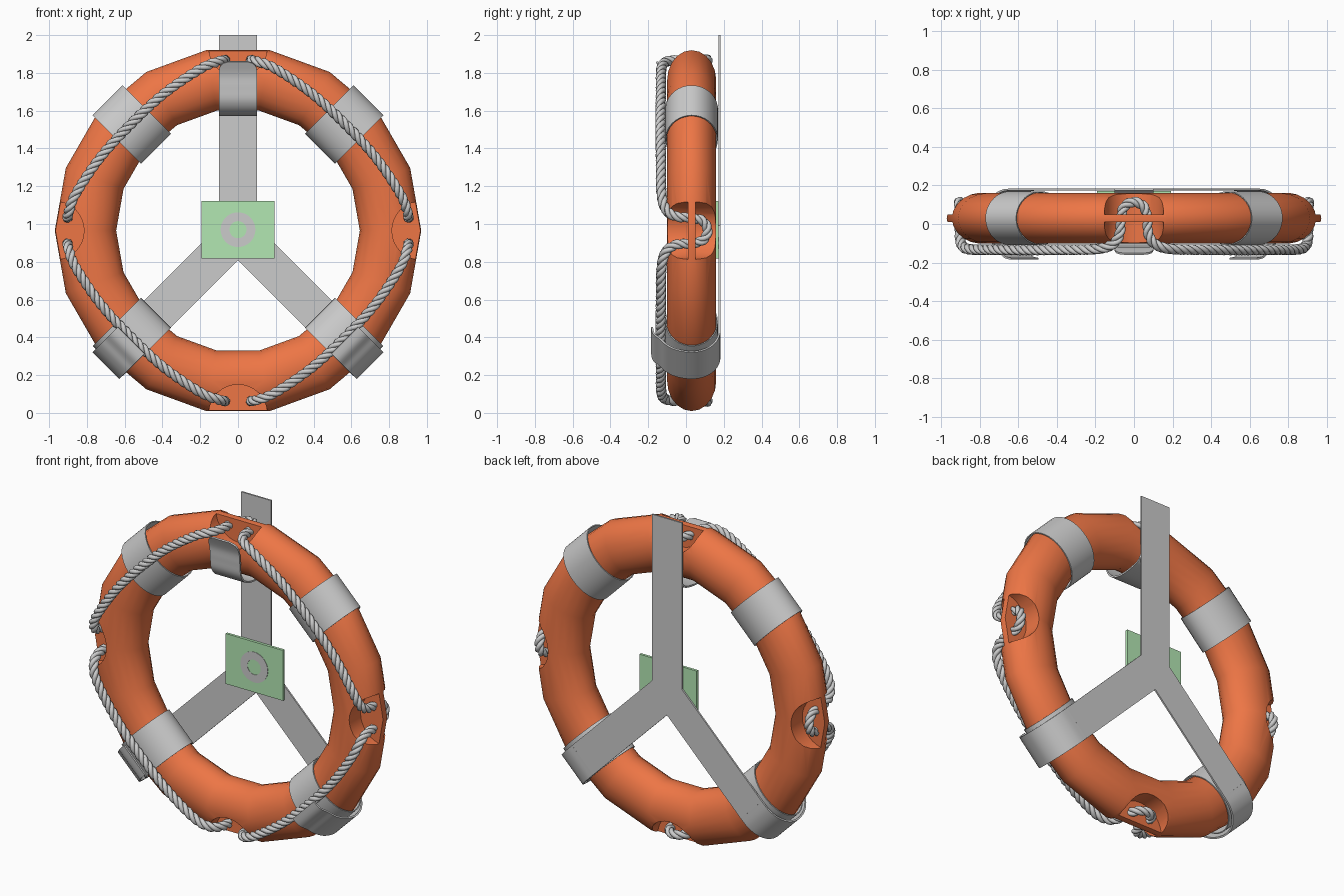
import bpy, bmesh
from math import sin, cos, pi, radians, sqrt
from mathutils import Vector, Matrix

if "Cube" in bpy.data.objects:
    bpy.data.objects.remove(bpy.data.objects["Cube"])

CZ, CY = 0.965, 0.03          # ring centre
BZ, BY = 0.95, 0.178          # bracket centre


def material(name, rgb):
    m = bpy.data.materials.new(name)
    m.diffuse_color = (*rgb, 1)
    m.use_nodes = True
    m.node_tree.nodes["Principled BSDF"].inputs["Base Color"].default_value = m.diffuse_color
    return m


def polar(a, r, y, cz=CZ, t=0.0):
    """Clockwise angle from the top, radius, depth, tangential shift."""
    return Vector((r * sin(a) + t * cos(a), y, cz + r * cos(a) - t * sin(a)))


def add(name, bm, mat=None, thick=0, smooth=True):
    bmesh.ops.recalc_face_normals(bm, faces=bm.faces)
    me = bpy.data.meshes.new(name)
    bm.to_mesh(me)
    bm.free()
    ob = bpy.data.objects.new(name, me)
    bpy.context.collection.objects.link(ob)
    if mat:
        me.materials.append(mat)
    select(ob)
    if thick:
        s = ob.modifiers.new("thickness", 'SOLIDIFY')
        s.thickness, s.offset = thick, 0
        bpy.ops.object.modifier_apply(modifier=s.name)
    if smooth:
        bpy.ops.object.shade_smooth_by_angle(angle=radians(35))
    return ob


def select(ob):
    bpy.ops.object.select_all(action='DESELECT')
    ob.select_set(True)
    bpy.context.view_layer.objects.active = ob


def loft(rows, close=False, wrap=False):
    bm = bmesh.new()
    vs = [[bm.verts.new(p) for p in row] for row in rows]
    n, m = len(vs), len(vs[0])
    for i in range(n if close else n - 1):
        for j in range(m if wrap else m - 1):
            a, b, k = vs[i], vs[(i + 1) % n], (j + 1) % m
            bm.faces.new((a[j], a[k], b[k], b[j]))
    return bm


def ellipse(rc, ra, rb, n):
    return [(rc + ra * cos(2 * pi * k / n), CY + rb * sin(2 * pi * k / n)) for k in range(n)]


def spline(pts, closed=False, step=0.011):
    """Evenly stepped Catmull-Rom curve."""
    pts = [Vector(p) for p in pts]
    n, out = len(pts), []
    for i in range(n if closed else n - 1):
        g = lambda k: pts[k % n] if closed else pts[min(max(k, 0), n - 1)]
        a, b, c, d = g(i - 1), g(i), g(i + 1), g(i + 2)
        m = max(3, int((c - b).length / step))
        for k in range(m):
            t = k / m
            out.append(0.5 * (2 * b + (c - a) * t + (2 * a - 5 * b + 4 * c - d) * t * t
                              + (3 * b - a - 3 * c + d) * t ** 3))
    return out if closed else out + [pts[-1]]


red = material("buoy_red", (0.85, 0.18, 0.06))
green = material("plate_green", (0.45, 0.8, 0.45))

# Ring float: coarse 18-sided sweep
section = ellipse(0.8075, 0.1625, 0.13, 20)
ring = add("ring_float", loft([[polar(radians(10 + 20 * i), r, y) for r, y in section]
                               for i in range(18)], True, True), red, smooth=False)

# Rope pockets: round cuts from front and back that leave a thin web
bm = bmesh.new()
for q in range(4):
    for y0, y1 in ((0.05, 0.3), (-0.25, 0.01)):
        c = polar(q * pi / 2, 0.97, (y0 + y1) / 2)
        bmesh.ops.create_cone(bm, cap_ends=True, segments=32, radius1=0.155, radius2=0.155,
                              depth=y1 - y0,
                              matrix=Matrix.Translation(c) @ Matrix.Rotation(pi / 2, 4, 'X'))
cutter = add("pocket_cutter", bm, smooth=False)
cutter.hide_render = True
select(ring)
cut = ring.modifiers.new("pockets", 'BOOLEAN')
cut.operation, cut.solver, cut.object = 'DIFFERENCE', 'EXACT', cutter
bpy.ops.object.modifier_apply(modifier=cut.name)
bpy.data.objects.remove(cutter)
select(ring)
bpy.ops.object.shade_smooth_by_angle(angle=radians(35))

# Reflective bands on the diagonals
for q in range(4):
    a = radians(45 + 90 * q)
    add(f"reflective_band_{q + 1}",
        loft([[polar(a, r, y, CZ, t) for r, y in ellipse(0.795, 0.178, 0.136, 36)]
              for t in (-0.112, 0.112)], False, True), thick=0.006)

# Bracket back: one Y-shaped plate
h, d = 0.1, sqrt(0.5)
half = [(h, 2.0), (h, BZ - h + h / d)]
for s in (-h, h):
    p = polar(radians(135), 0.8, 0, BZ, s)
    half.append((p.x, p.z))
half.append((0, BZ - h / d))
outline = half + [(-x, z) for x, z in reversed(half[:-1])]
bm = bmesh.new()
bm.faces.new([bm.verts.new((x, BY, z)) for x, z in outline])
add("bracket_plate", bm, thick=0.01, smooth=False)


# Bracket hooks: bent strips, given as (radius, depth) paths
def hook(name, angle, cz, path, corner):
    pts = spline([(r, y, 0) for r, y in path])
    rows = []
    for p in pts:
        s = (p - pts[-1]).length
        w = h
        if s < corner:
            w = h - corner + sqrt(corner ** 2 - (corner - s) ** 2)
        rows.append([polar(angle, p.x, p.y, cz, t) for t in (-w, w)])
    add(name, loft(rows), thick=0.01)


lower = [(0.8, BY), (0.86, 0.174), (0.92, 0.15), (0.967, 0.1), (0.985, 0.03), (0.968, -0.05),
         (0.93, -0.105), (0.89, -0.135), (0.85, -0.17), (0.80, -0.18)]
upper = [(1.63, BY), (1.6, 0.15), (1.582, 0.08), (1.578, 0.0), (1.6, -0.07), (1.65, -0.11),
         (1.72, -0.12), (1.79, -0.127), (1.86, -0.155)]
hook("lower_hook_right", radians(135), BZ, lower, 0)
hook("lower_hook_left", radians(-135), BZ, lower, 0)
hook("upper_hook", 0, 0, upper, 0.05)

# Centre plate with a flat ring on its front
bm = bmesh.new()
bmesh.ops.create_cube(bm, size=1, matrix=Matrix.Translation((0, 0.164, 0.97))
                      @ Matrix.Diagonal((0.385, 0.016, 0.305, 1)))
add("centre_plate", bm, green, smooth=False)
flat = [(0.045, 0.157), (0.092, 0.157), (0.092, 0.154), (0.045, 0.154)]
add("centre_disc", loft([[polar(2 * pi * i / 40, r, y, 0.97) for r, y in flat]
                         for i in range(40)], True, True))

# Grab rope: closed path weaving through the four pockets, three twisted strands
quarter = [(0, 0.905, 0.115), (3.2, 0.905, 0.09), (4.3, 0.905, 0.03), (4.7, 0.905, -0.05),
           (7, 0.9, -0.105), (13, 0.88, -0.13), (28, 0.825, -0.133), (45, 0.80, -0.135),
           (62, 0.825, -0.133), (77, 0.88, -0.13), (83, 0.9, -0.105), (85.3, 0.905, -0.05),
           (85.7, 0.905, 0.03), (86.8, 0.905, 0.09)]
path = spline([polar(radians(a + 90 * q), r, y) for q in range(4) for a, r, y in quarter], True)
n = len(path)
dist = [0.0]
for i in range(n):
    dist.append(dist[-1] + (path[(i + 1) % n] - path[i]).length)
turns = round(dist[-1] / 0.13)
cu = bpy.data.curves.new("grab_rope", 'CURVE')
cu.dimensions, cu.bevel_depth, cu.bevel_resolution = '3D', 0.0135, 2
for s in range(3):
    sp = cu.splines.new('POLY')
    sp.points.add(n - 1)
    sp.use_cyclic_u = True
    for i, p in enumerate(path):
        t = (path[(i + 1) % n] - path[i - 1]).normalized()
        u = Vector((p.x, 0, p.z - CZ)).normalized()
        u = (u - t * u.dot(t)).normalized()
        f = 2 * pi * (turns * dist[i] / dist[-1] + s / 3)
        sp.points[i].co = (*(p + 0.0145 * (u * cos(f) + t.cross(u) * sin(f))), 1)
rope = bpy.data.objects.new("grab_rope", cu)
bpy.context.collection.objects.link(rope)
select(rope)
bpy.ops.object.convert(target='MESH')
